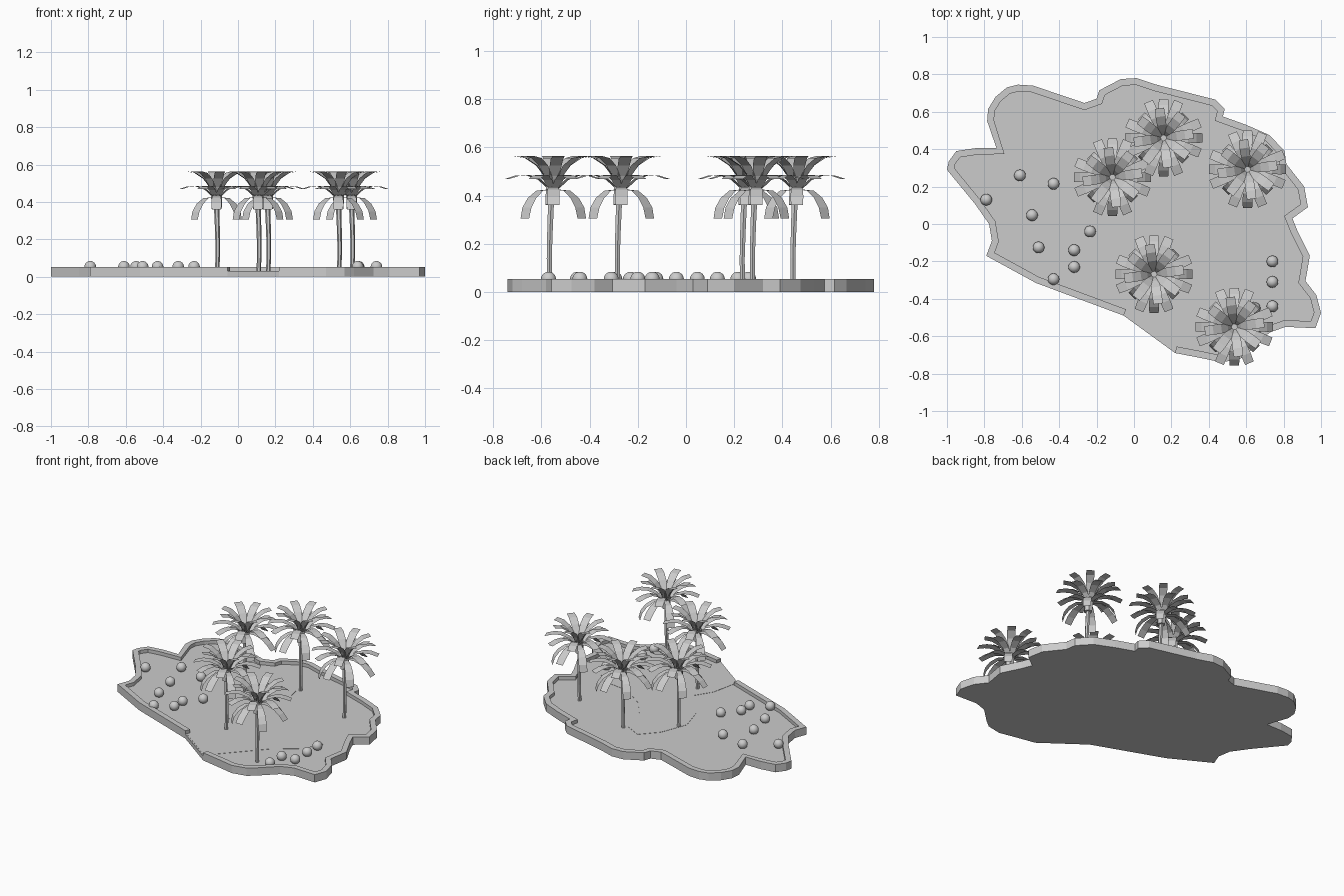
import bpy, bmesh, math
from mathutils import Vector

if "Cube" in bpy.data.objects:
    bpy.data.objects.remove(bpy.data.objects["Cube"])

FLOOR, RIM = 0.03, 0.053


def add_object(name, bm, normals=True):
    if normals:
        bmesh.ops.recalc_face_normals(bm, faces=bm.faces)
    me = bpy.data.meshes.new(name)
    bm.to_mesh(me)
    bm.free()
    ob = bpy.data.objects.new(name, me)
    bpy.context.collection.objects.link(ob)
    return ob


def prism(name, pts, z0, z1):
    bm = bmesh.new()
    lo = [bm.verts.new((x, y, z0)) for x, y in pts]
    hi = [bm.verts.new((x, y, z1)) for x, y in pts]
    bm.faces.new(lo[::-1])
    bm.faces.new(hi)
    n = len(pts)
    for i in range(n):
        j = (i + 1) % n
        bm.faces.new((lo[i], lo[j], hi[j], hi[i]))
    return add_object(name, bm)


# Shoreline, clockwise from the left side of the gap to its right side
shore = [(-.055, -.49), (-.525, -.315), (-.79, -.17), (-.76, -.09), (-.775, 0),
         (-.85, .107), (-1, .29), (-.99, .335), (-.95, .39), (-.85, .405),
         (-.735, .405), (-.785, .55), (-.78, .615), (-.74, .68), (-.68, .73),
         (-.62, .745), (-.54, .74), (-.265, .647), (-.2, .67), (-.185, .715),
         (-.07, .775), (.015, .78), (.12, .745), (.435, .665), (.485, .615),
         (.475, .575), (.6, .53), (.725, .475), (.805, .39), (.815, .32),
         (.91, .2), (.93, .09), (.847, .03), (.875, -.04), (.94, -.17),
         (.917, -.305), (.975, -.38), (1, -.475), (.97, -.557), (.81, -.55),
         (.725, -.58), (.62, -.68), (.57, -.72), (.47, -.74), (.35, -.715), (.22, -.69)]
prism("island_base", shore, 0, FLOOR)


# Raised rim, an inward offset of the shoreline left open at the gap
def inward(pts, d):
    out = []
    for i, p in enumerate(pts):
        p = Vector(p)
        ns = []
        for a, b in ((i - 1, i), (i, i + 1)):
            if a >= 0 and b < len(pts):
                e = (Vector(pts[b]) - Vector(pts[a])).normalized()
                ns.append(Vector((e.y, -e.x)))
        m = sum(ns, Vector((0, 0))).normalized()
        q = p + m * d / max(m.dot(ns[0]), 0.7)
        out.append((q.x, q.y))
    return out


bm = bmesh.new()
inner = inward(shore, 0.036)
rows = [[bm.verts.new((x, y, z)) for x, y in line]
        for line, z in ((shore, FLOOR), (shore, RIM), (inner, RIM), (inner, FLOOR))]
for a, b in zip(rows, rows[1:]):
    for i in range(len(shore) - 1):
        bm.faces.new((a[i], a[i + 1], b[i + 1], b[i]))
for end in (0, -1):
    bm.faces.new([r[end] for r in rows])
add_object("island_rim", bm)

# Thin path patch winding in from the gap
patch = [(-.04, -.49), (0, -.3), (.07, -.19), (.0, -.1), (-.09, .02), (-.14, .19),
         (-.07, .37), (.03, .48), (.145, .42), (.18, .245), (.29, .1), (.45, -.01),
         (.65, -.04), (.73, -.12), (.66, -.25), (.5, -.37), (.27, -.62), (.22, -.68)]
prism("path_patch", patch, FLOOR - .005, FLOOR + .0015)

# Boulders
boulders = [(-.79, .13), (-.61, .26), (-.43, .215), (-.545, .047), (-.51, -.125),
            (-.43, -.295), (-.32, -.14), (-.32, -.23), (-.235, -.04), (.74, -.2),
            (.74, -.31), (.74, -.44), (.645, -.45), (.64, -.57)]
bm = bmesh.new()
bmesh.ops.create_uvsphere(bm, u_segments=20, v_segments=12, radius=.031)
for f in bm.faces:
    f.smooth = True
first = add_object("boulder", bm)
for i, (x, y) in enumerate(boulders):
    ob = first if i == 0 else first.copy()
    if i:
        bpy.context.collection.objects.link(ob)
    ob.location = (x, y, .053)

# Palm trunk: slightly bent hexagonal rings with a wider crown block
bm = bmesh.new()
rings = []
for dx, dy, z, r in ((.004, -.016, FLOOR - .005, .012), (.007, -.017, .14, .012),
                     (.005, -.014, .25, .013), (.001, -.01, .36, .014),
                     (.001, -.01, .362, .027), (0, -.005, .44, .029)):
    rings.append([bm.verts.new((dx + r * math.cos(k * math.pi / 3),
                                dy + r * math.sin(k * math.pi / 3), z)) for k in range(6)])
for a, b in zip(rings, rings[1:]):
    for k in range(6):
        bm.faces.new((a[k], a[(k + 1) % 6], b[(k + 1) % 6], b[k]))
bm.faces.new(rings[0][::-1])
bm.faces.new(rings[-1])
trunk = add_object("palm_trunk", bm)

# Palm fronds: tiers of thin arched strips (count, start angle, profile of radius, height)
tiers = [
    (4, 45, [(.02, .425), (.08, .42), (.125, .39), (.155, .35), (.167, .305)]),
    (4, 0, [(.02, .43), (.08, .435), (.13, .425), (.175, .395), (.207, .36)]),
    (8, 22.5, [(.01, .42), (.06, .465), (.115, .485), (.16, .483), (.21, .468)]),
    (8, 8, [(.005, .42), (.035, .48), (.07, .525), (.115, .555), (.16, .563)]),
]
widths = [.026, .04, .05, .053, .05]
bm = bmesh.new()
for count, start, prof in tiers:
    for k in range(count):
        a = math.radians(start + 360 * k / count)
        out, side = Vector((math.cos(a), math.sin(a), 0)), Vector((-math.sin(a), math.cos(a), 0))
        pairs = []
        for (r, z), w in zip(prof, widths):
            c = out * r + Vector((0, 0, z))
            pairs.append((bm.verts.new(c - side * w / 2), bm.verts.new(c + side * w / 2)))
        for p, q in zip(pairs, pairs[1:]):
            bm.faces.new((p[0], q[0], q[1], p[1]))
fronds = add_object("palm_fronds", bm, normals=False)

# Place the five palms
palms = [(.158, .46), (-.115, .25), (.607, .292), (.107, -.268), (.537, -.55)]
for i, (x, y) in enumerate(palms):
    for part in (trunk, fronds):
        ob = part if i == 0 else part.copy()
        if i:
            bpy.context.collection.objects.link(ob)
        ob.location = (x, y, 0)
